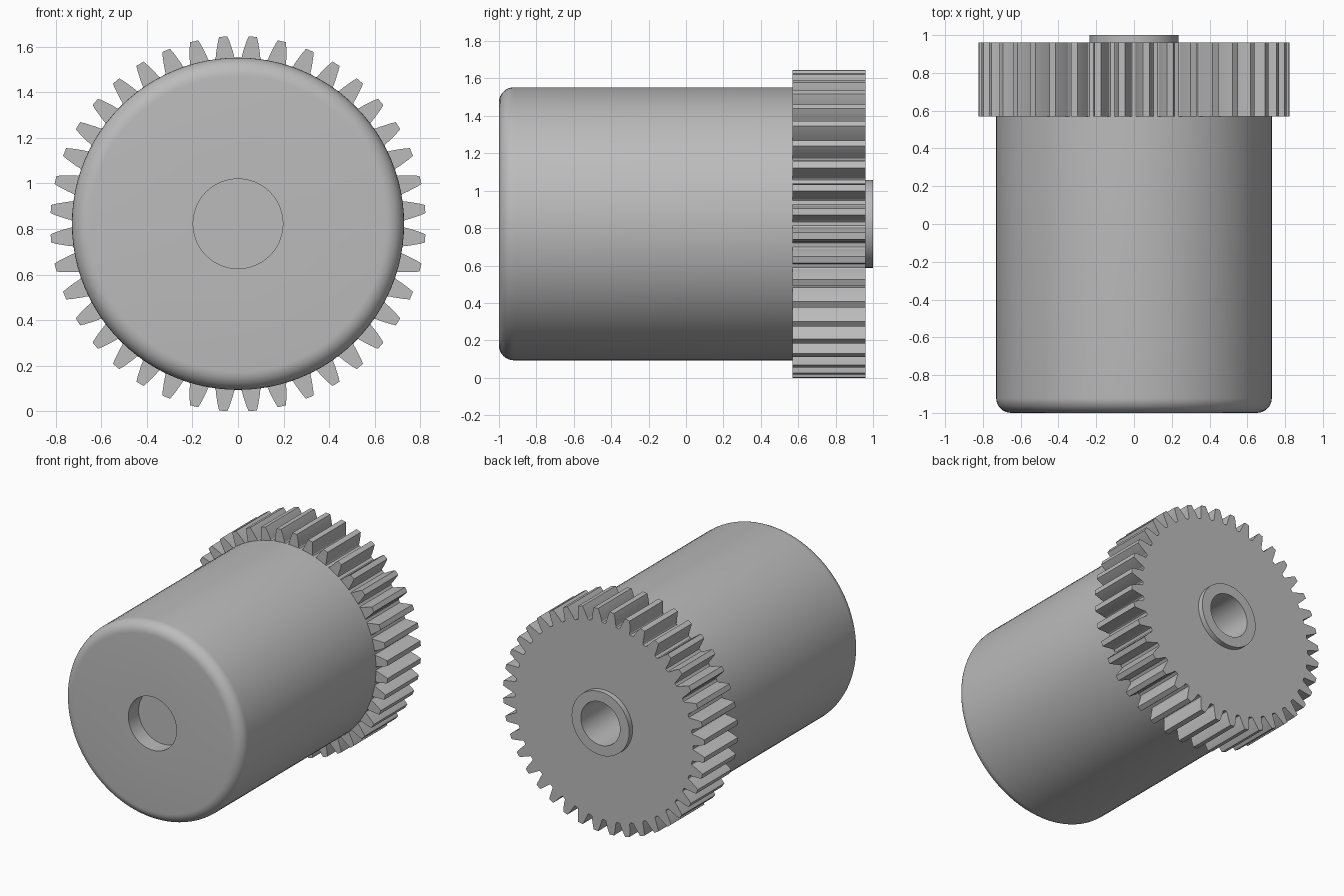
import bpy
import bmesh
from math import sin, cos, pi, radians

old = bpy.data.objects.get("Cube")
if old:
    bpy.data.objects.remove(old, do_unlink=True)

AXIS_Z = 0.823
SEGMENTS = 96
TEETH = 40

grey = bpy.data.materials.new("plain grey")
grey.use_nodes = True
colour = (0.5, 0.5, 0.5, 1)
grey.diffuse_color = colour
grey.node_tree.nodes["Principled BSDF"].inputs["Base Color"].default_value = colour


def ring_point(r, a, y):
    return (r * cos(a), y, AXIS_Z + r * sin(a))


def finish(bm, name, angle=30):
    """Turn a bmesh into a smooth-shaded object with sharp edges kept."""
    bmesh.ops.remove_doubles(bm, verts=bm.verts, dist=1e-5)
    bmesh.ops.recalc_face_normals(bm, faces=bm.faces)
    mesh = bpy.data.meshes.new(name)
    bm.to_mesh(mesh)
    bm.free()
    mesh.materials.append(grey)
    obj = bpy.data.objects.new(name, mesh)
    bpy.context.collection.objects.link(obj)
    bpy.ops.object.select_all(action='DESELECT')
    obj.select_set(True)
    bpy.context.view_layer.objects.active = obj
    bpy.ops.object.shade_smooth_by_angle(angle=radians(angle))
    return obj


def join_loops(bm, loops, closed=False):
    """Skin consecutive vertex loops with quads."""
    pairs = list(zip(loops, loops[1:]))
    if closed:
        pairs.append((loops[-1], loops[0]))
    for a, b in pairs:
        n = len(a)
        for i in range(n):
            j = (i + 1) % n
            bm.faces.new((a[i], a[j], b[j], b[i]))


def lathe(name, profile, floor=None):
    """Revolve (radius, y) points about the shaft axis; floor caps one end."""
    bm = bmesh.new()
    loops = [[bm.verts.new(ring_point(r, 2 * pi * i / SEGMENTS, y))
              for i in range(SEGMENTS)] for r, y in profile]
    join_loops(bm, loops)
    if floor is not None:
        bm.faces.new(loops[floor])
    return finish(bm, name)


# Cylindrical body with rounded front rim and a shallow front recess
FILLET, BODY_R, GEAR_FRONT, GEAR_BACK = 0.08, 0.73, 0.57, 0.96
rim = [(BODY_R - FILLET + FILLET * sin(t), -1 + FILLET - FILLET * cos(t))
       for t in (i * pi / 16 for i in range(9))]
lathe("body", [(0.197, -0.88), (0.197, -1)] + rim + [(BODY_R, GEAR_FRONT)], floor=0)

# Hub collar on the back with a deep blind bore
lathe("hub_collar", [(0.235, 0.9), (0.235, 1), (0.16, 1), (0.16, 0)], floor=-1)

# Spur gear: one tooth flank as (radius, half width), mirrored and repeated
flank = [(0.728, 0.047), (0.734, 0.041), (0.757, 0.037),
         (0.781, 0.031), (0.805, 0.025), (0.825, 0.018)]
tooth = [(r, -w / r) for r, w in flank] + [(r, w / r) for r, w in reversed(flank)]
outline = [(r, a + (k + 0.5) * 2 * pi / TEETH) for k in range(TEETH) for r, a in tooth]
bm = bmesh.new()
gear_loops = []
for y, inner in ((GEAR_FRONT, True), (GEAR_FRONT, False),
                 (GEAR_BACK, False), (GEAR_BACK, True)):
    gear_loops.append([bm.verts.new(ring_point(0.2 if inner else r, a, y))
                       for r, a in outline])
join_loops(bm, gear_loops, closed=True)
finish(bm, "gear_wheel", 25)
